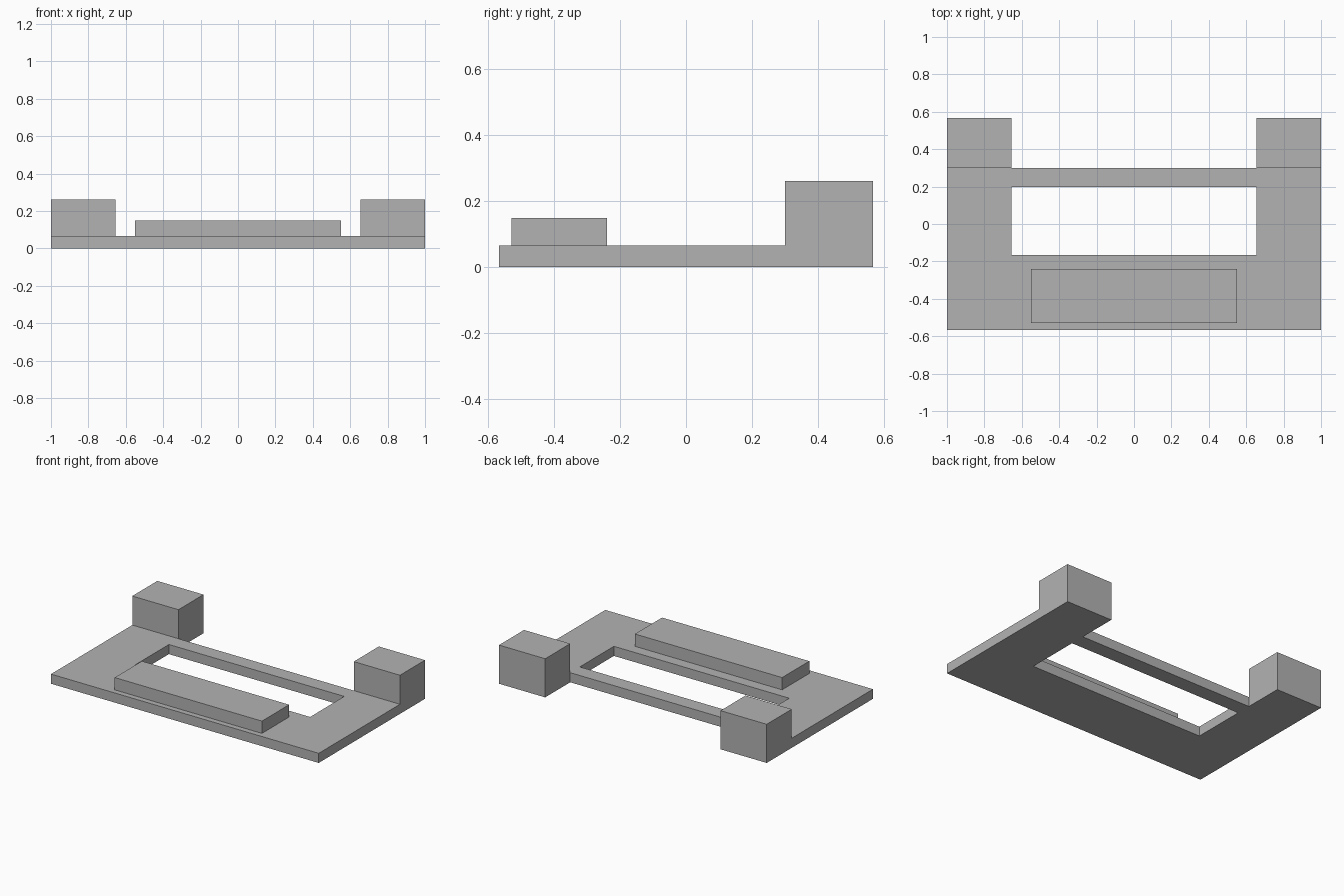
import bpy
import bmesh
import math

cube = bpy.data.objects.get("Cube")
if cube:
    bpy.data.objects.remove(cube, do_unlink=True)

# Single plain grey
grey = bpy.data.materials.new("plain_grey")
grey.use_nodes = True
colour = (0.45, 0.45, 0.45, 1)
grey.diffuse_color = colour
grey.node_tree.nodes["Principled BSDF"].inputs["Base Color"].default_value = colour


def add_object(name, bm):
    bmesh.ops.recalc_face_normals(bm, faces=bm.faces)
    mesh = bpy.data.meshes.new(name)
    bm.to_mesh(mesh)
    bm.free()
    mesh.materials.append(grey)
    obj = bpy.data.objects.new(name, mesh)
    bpy.context.collection.objects.link(obj)
    return obj


def raise_faces(bm, faces, height):
    """Extrude faces straight up and return the new top faces."""
    result = bmesh.ops.extrude_face_region(bm, geom=faces, use_keep_orig=False)
    verts = [g for g in result["geom"] if isinstance(g, bmesh.types.BMVert)]
    bmesh.ops.translate(bm, verts=verts, vec=(0, 0, height))
    return [g for g in result["geom"] if isinstance(g, bmesh.types.BMFace)]


PLATE_TOP, PANEL_TOP, BLOCK_TOP = 0.065, 0.148, 0.261
XS = (-1, -0.655, 0.655, 1)
YS = (-0.567, -0.166, 0.198, 0.3, 0.567)

# Frame: a grid plan with the window and the rear gap left open
bm = bmesh.new()
for i in range(3):
    for j in range(4):
        if i == 1 and j in (1, 3):
            continue
        corners = ((i, j), (i + 1, j), (i + 1, j + 1), (i, j + 1))
        bm.faces.new([bm.verts.new((XS[a], YS[b], 0)) for a, b in corners])
bmesh.ops.remove_doubles(bm, verts=bm.verts, dist=0.0001)

# Keep a bottom skin, then raise the plate and its two rear corner blocks
bottom = bmesh.ops.duplicate(bm, geom=bm.faces[:])
plan = [g for g in bottom["geom"] if isinstance(g, bmesh.types.BMFace)]
tops = raise_faces(bm, plan, PLATE_TOP)
rear = [f for f in tops if f.calc_center_median().y > YS[3]]
raise_faces(bm, rear, BLOCK_TOP - PLATE_TOP)
bmesh.ops.remove_doubles(bm, verts=bm.verts, dist=0.0001)
bmesh.ops.recalc_face_normals(bm, faces=bm.faces)
bmesh.ops.dissolve_limit(bm, angle_limit=math.radians(1),
                         verts=bm.verts, edges=bm.edges)
add_object("frame_with_corner_blocks", bm)

# Raised bar on the front of the plate
bm = bmesh.new()
bmesh.ops.create_cube(bm, size=1)
bmesh.ops.scale(bm, verts=bm.verts, vec=(1.1, 0.29, PANEL_TOP - PLATE_TOP))
bar = add_object("front_bar", bm)
bar.location = (0, -0.385, (PLATE_TOP + PANEL_TOP) / 2)
